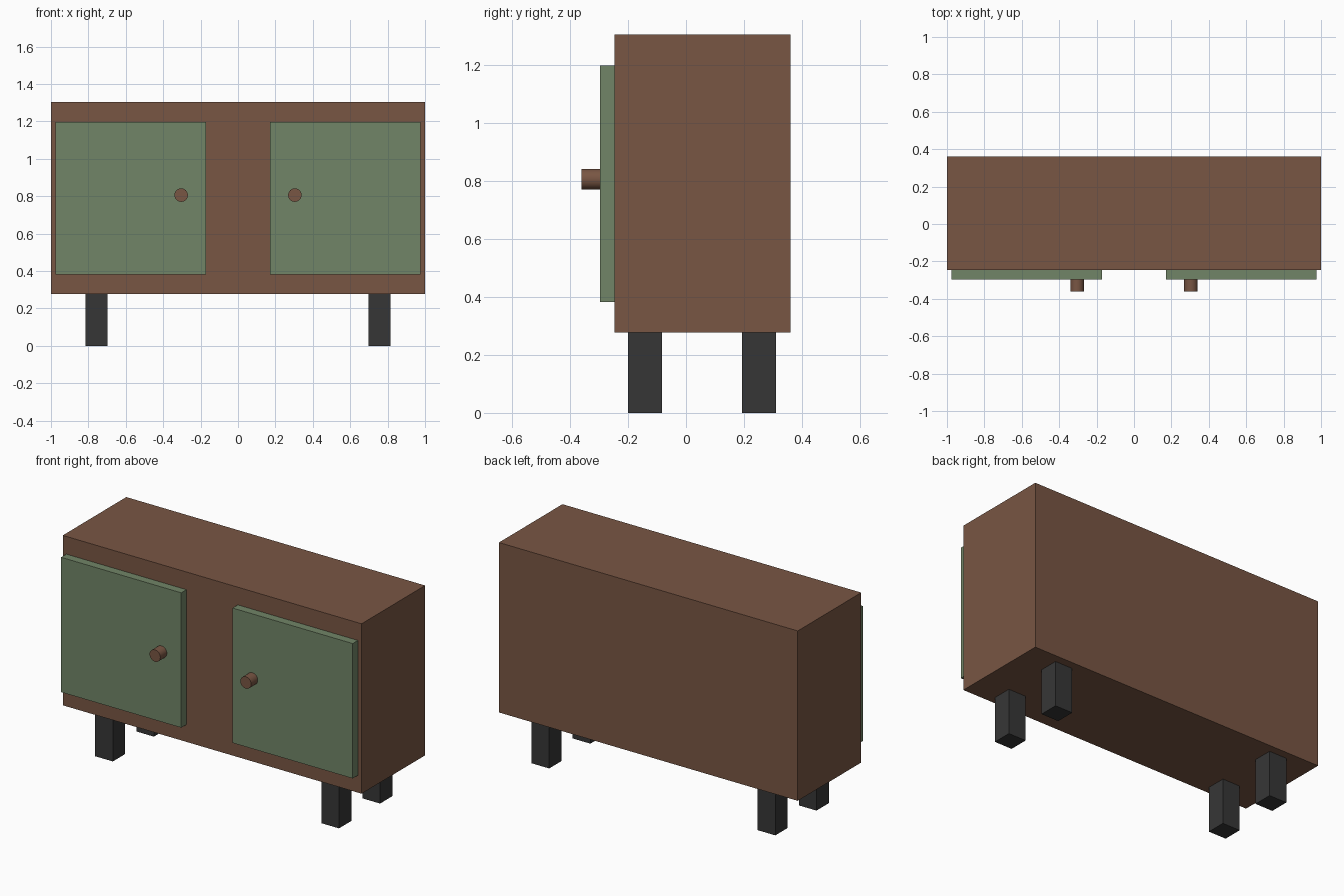
import bpy
import math

cube = bpy.data.objects.get("Cube")
if cube:
    bpy.data.objects.remove(cube, do_unlink=True)


def material(name, rgb):
    mat = bpy.data.materials.new(name)
    mat.use_nodes = True
    colour = (*rgb, 1)
    mat.diffuse_color = colour
    bsdf = next(n for n in mat.node_tree.nodes if n.type == 'BSDF_PRINCIPLED')
    bsdf.inputs["Base Color"].default_value = colour
    return mat


wood = material("brown wood", (0.19, 0.093, 0.057))
green = material("sage green", (0.167, 0.235, 0.136))
black = material("charcoal", (0.037, 0.037, 0.037))


def box(name, x, y, z, mat):
    """Box spanning the given (min, max) ranges."""
    spans = (x, y, z)
    bpy.ops.mesh.primitive_cube_add(size=1, location=[(a + b) / 2 for a, b in spans])
    obj = bpy.context.object
    obj.name = name
    obj.scale = [b - a for a, b in spans]
    bpy.ops.object.transform_apply(location=False, rotation=False, scale=True)
    obj.data.materials.append(mat)


# Cabinet body
box("cabinet_body", (-1, 1), (-0.247, 0.36), (0.277, 1.305), wood)

for side, s in (("left", 1), ("right", -1)):
    # Door
    box(side + "_door", sorted((s * 0.172, s * 0.976)), (-0.297, -0.247), (0.382, 1.198), green)

    # Round door knob
    bpy.ops.mesh.primitive_cylinder_add(vertices=32, radius=0.036, depth=0.063,
                                        location=(s * 0.304, -0.3285, 0.806),
                                        rotation=(math.pi / 2, 0, 0))
    knob = bpy.context.object
    knob.name = side + "_knob"
    knob.data.materials.append(wood)
    bpy.ops.object.shade_smooth_by_angle()

    # Front and back legs
    for end, y in (("front", -0.141), ("back", 0.252)):
        box(f"{end}_{side}_leg", sorted((s * 0.698, s * 0.816)),
            (y - 0.059, y + 0.059), (0, 0.277), black)
